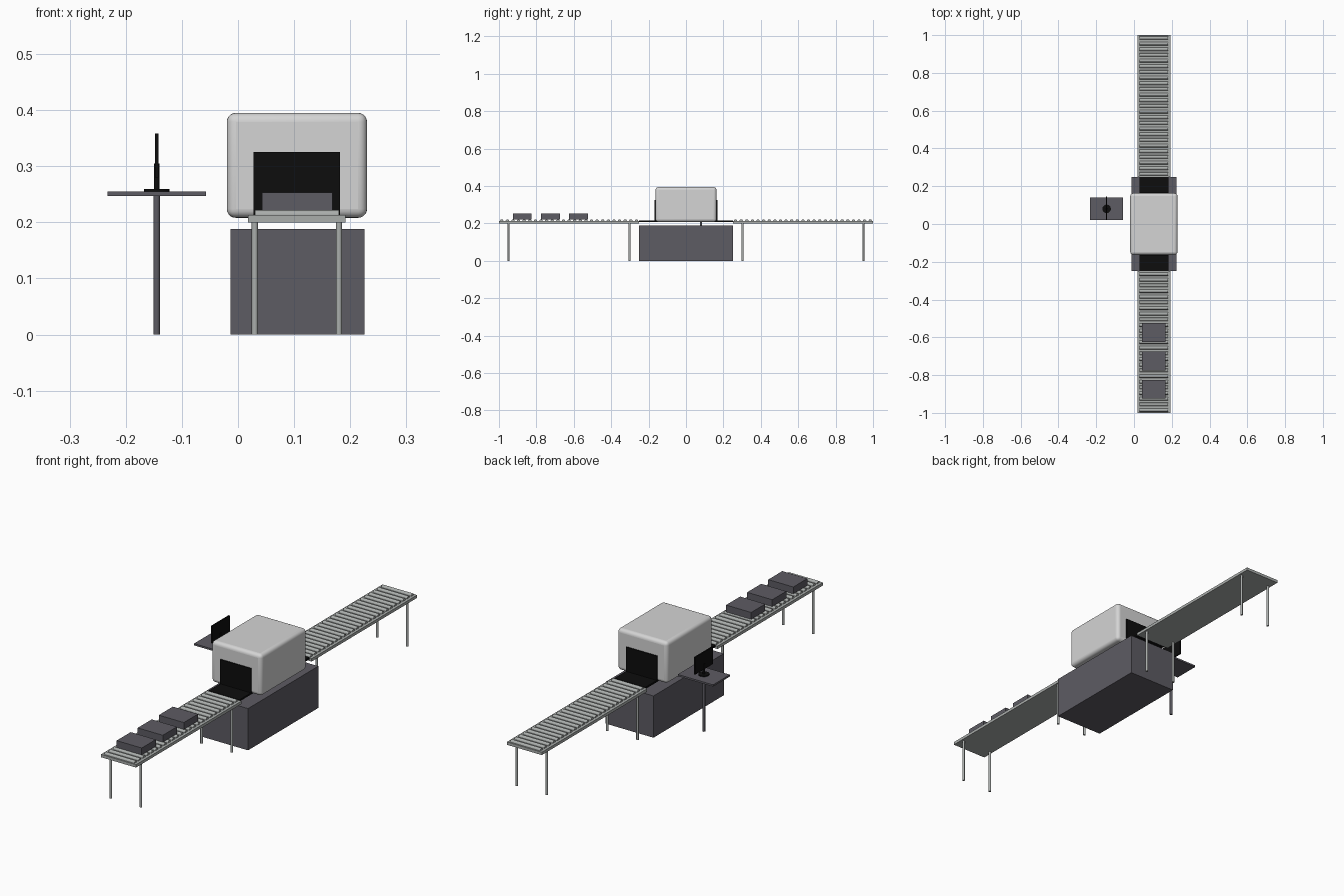
import bpy
import math

cube = bpy.data.objects.get("Cube")
if cube:
    bpy.data.objects.remove(cube, do_unlink=True)


def material(name, rgb):
    mat = bpy.data.materials.new(name)
    mat.use_nodes = True
    color = (*rgb, 1)
    mat.diffuse_color = color
    mat.node_tree.nodes["Principled BSDF"].inputs["Base Color"].default_value = color
    return mat


SHELL = material("pale grey shell", (0.66, 0.66, 0.66))
STEEL = material("steel grey", (0.40, 0.42, 0.41))
DARK = material("dark slate", (0.11, 0.106, 0.125))
BLACK = material("black rubber", (0.004, 0.004, 0.004))


def finish(name, mat):
    obj = bpy.context.object
    obj.name = name
    obj.data.materials.append(mat)
    return obj


def box(name, mat, x, y, z):
    """Box from (min, max) ranges along each axis."""
    bpy.ops.mesh.primitive_cube_add(size=1, location=[sum(r) / 2 for r in (x, y, z)])
    obj = finish(name, mat)
    obj.scale = [r[1] - r[0] for r in (x, y, z)]
    bpy.ops.object.transform_apply(location=False, rotation=False, scale=True)
    return obj


def rod(name, mat, radius, length, center, along_x=False, sides=16):
    bpy.ops.mesh.primitive_cylinder_add(
        vertices=sides, radius=radius, depth=length, location=center,
        rotation=(0, math.pi / 2 if along_x else 0, 0))
    obj = finish(name, mat)
    bpy.ops.object.shade_smooth_by_angle(angle=math.radians(40))
    return obj


MID_X = 0.105        # centre line of the conveyor
BELT_X = (0.028, 0.182)

# Scanner: floor cabinet, rounded housing, tunnel and belt
box("cabinet", DARK, (-0.013, 0.225), (-0.25, 0.25), (0, 0.188))
housing = box("scanner_housing", SHELL, (-0.02, 0.23), (-0.163, 0.163), (0.208, 0.395))
bevel = housing.modifiers.new("rounded edges", "BEVEL")
bevel.width = 0.016
bevel.segments = 5
bpy.ops.object.shade_smooth_by_angle(angle=math.radians(40))
box("tunnel_curtain", BLACK, BELT_X, (-0.168, 0.168), (0.21, 0.325))
box("belt", BLACK, BELT_X, (-0.25, 0.25), (0.208, 0.216))

# Roller tables at both ends
ROLLERS = 25
for label, side in (("front", -1), ("back", 1)):
    near, far = 0.25 * side, side
    box(label + "_table_frame", STEEL, (0.018, 0.192),
        (min(near, far), max(near, far)), (0.2, 0.213))
    pitch = (far - near) / ROLLERS
    for i in range(ROLLERS):
        rod(f"{label}_roller_{i}", STEEL, 0.009, 0.15,
            (MID_X, near + pitch * (i + 0.5), 0.213), along_x=True)
    for y in (0.302, 0.948):
        for x in (0.03, 0.18):
            rod(label + "_table_leg", STEEL, 0.0055, 0.2, (x, y * side, 0.1))

# Trays waiting on the front table
for y in (-0.875, -0.725, -0.575):
    box("tray", DARK, (0.043, 0.168), (y - 0.05, y + 0.05), (0.222, 0.253))

# Operator stand with a monitor
STAND_X, STAND_Y = -0.145, 0.08
box("desk_top", DARK, (-0.233, -0.057), (0.02, 0.14), (0.247, 0.255))
rod("desk_post", DARK, 0.006, 0.247, (STAND_X, STAND_Y, 0.1235))
rod("monitor_foot", BLACK, 0.0225, 0.004, (STAND_X, STAND_Y, 0.257), sides=32)
rod("monitor_neck", BLACK, 0.005, 0.048, (STAND_X, STAND_Y, 0.281))
box("monitor_screen", BLACK, (-0.148, -0.142), (0.02, 0.145), (0.28, 0.358))
